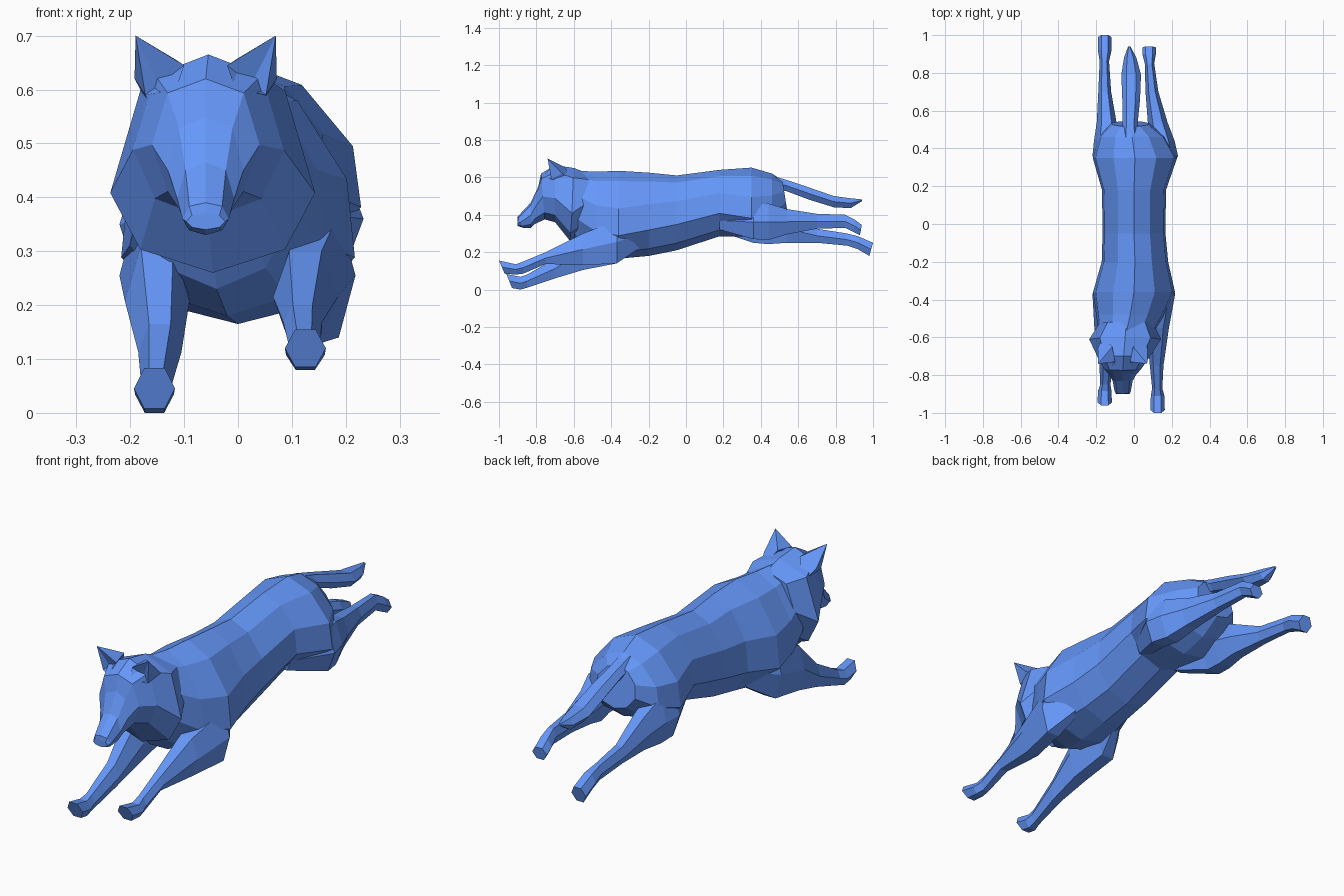
import bpy, bmesh
from math import sin, cos, pi

fur = bpy.data.materials.new("blue_fur")
fur.diffuse_color = (0.13, 0.31, 0.95, 1)


def make(name, verts, faces):
    mesh = bpy.data.meshes.new(name)
    bm = bmesh.new()
    vs = [bm.verts.new(v) for v in verts]
    for f in faces:
        bm.faces.new([vs[i] for i in f])
    bmesh.ops.recalc_face_normals(bm, faces=bm.faces)
    bm.to_mesh(mesh)
    bm.free()
    mesh.materials.append(fur)
    ob = bpy.data.objects.new(name, mesh)
    bpy.context.collection.objects.link(ob)
    return ob


def loft(name, rings, n, start=0.0, taper=0.0, power=1.0):
    """Skin rings given as (y, x centre, half width, z bottom, z top, lean, widest height).
    taper narrows the upper half, power below 1 makes it fuller."""
    verts, faces = [], []
    angles = [start + 2 * pi * i / n for i in range(n)]
    peak = max(sin(a) for a in angles)
    for ring in rings:
        y, xc, w, zb, zt, lean, mid = ring + (0, 0.5)[len(ring) - 5:]
        zm = zb + (zt - zb) * mid
        for a in angles:
            s = sin(a) / peak
            z = zm + (s ** power * (zt - zm) if s > 0 else s * (zm - zb))
            verts.append((xc + w * cos(a) * (1 - taper * max(s, 0)), y + lean * s / 2, z))
    for r in range(len(rings) - 1):
        for i in range(n):
            j = (i + 1) % n
            faces.append((r * n + i, r * n + j, r * n + n + j, r * n + n + i))
    faces.append(tuple(range(n)))
    faces.append(tuple(range(len(verts) - n, len(verts))))
    return make(name, verts, faces)


# Torso with neck, shoulders, waist and rump
loft("body", [
    (-0.66, -0.05, 0.09, 0.36, 0.60),
    (-0.57, -0.04, 0.155, 0.23, 0.635),
    (-0.48, -0.02, 0.19, 0.18, 0.63, 0, 0.42),
    (-0.36, 0.00, 0.228, 0.165, 0.635, 0, 0.38),
    (-0.20, 0.005, 0.185, 0.18, 0.625, 0, 0.45),
    (-0.05, 0.00, 0.175, 0.21, 0.61),
    (0.18, 0.00, 0.178, 0.285, 0.64),
    (0.35, 0.005, 0.235, 0.285, 0.652, 0, 0.38),
    (0.46, -0.01, 0.185, 0.33, 0.62, 0, 0.42),
    (0.53, -0.02, 0.105, 0.40, 0.585, -0.03)], 10, pi / 2, taper=0.22)

# Head: cheek ruff, brow, muzzle and nose
HEAD_X = -0.06
loft("head", [
    (-0.52, -0.04, 0.14, 0.32, 0.62),
    (-0.61, -0.047, 0.19, 0.26, 0.65, 0.02, 0.38),
    (-0.70, -0.055, 0.14, 0.36, 0.665, 0, 0.42),
    (-0.765, HEAD_X, 0.10, 0.375, 0.62, -0.02, 0.5),
    (-0.80, HEAD_X, 0.07, 0.35, 0.55, 0.02),
    (-0.83, HEAD_X, 0.053, 0.33, 0.465),
    (-0.885, HEAD_X, 0.043, 0.33, 0.39, -0.03),
    (-0.90, HEAD_X, 0.036, 0.34, 0.37)], 8, power=0.7)

# Ears: hollow pointed shells, mirrored across the head
for side, label in ((-1, "left"), (1, "right")):
    ear = [(0.130, -0.74, 0.70), (0.040, -0.73, 0.645), (0.055, -0.765, 0.60),
           (0.112, -0.72, 0.59), (0.105, -0.59, 0.57), (0.085, -0.71, 0.61),
           (0.055, -0.65, 0.655), (0.132, -0.66, 0.62)]
    make("ear_" + label, [(HEAD_X + side * x, y, z) for x, y, z in ear],
         [(0, 1, 5), (1, 2, 5), (2, 3, 5), (3, 0, 5), (0, 3, 7), (3, 4, 7),
          (0, 7, 6), (7, 4, 6), (0, 6, 1), (1, 6, 4, 3, 2)])

# Tail: bushy, ending in a point
loft("tail", [
    (0.46, -0.02, 0.045, 0.54, 0.61),
    (0.54, -0.02, 0.04, 0.525, 0.585),
    (0.66, -0.015, 0.047, 0.48, 0.545),
    (0.79, -0.015, 0.052, 0.44, 0.50),
    (0.88, -0.02, 0.033, 0.435, 0.488),
    (0.94, -0.025, 0.006, 0.472, 0.482)], 6)

# Front legs, stretched forward
loft("front_leg_left", [
    (-0.25, -0.11, 0.03, 0.22, 0.36),
    (-0.37, -0.158, 0.062, 0.14, 0.37),
    (-0.55, -0.15, 0.06, 0.105, 0.31),
    (-0.70, -0.145, 0.04, 0.06, 0.165),
    (-0.85, -0.152, 0.027, 0.01, 0.08),
    (-0.885, -0.155, 0.036, 0.0, 0.068),
    (-0.945, -0.155, 0.038, 0.008, 0.083, -0.03)], 6)
loft("front_leg_right", [
    (-0.25, 0.11, 0.03, 0.22, 0.36),
    (-0.37, 0.156, 0.062, 0.14, 0.37),
    (-0.55, 0.125, 0.06, 0.13, 0.30),
    (-0.75, 0.12, 0.036, 0.137, 0.20),
    (-0.87, 0.123, 0.027, 0.085, 0.15),
    (-0.91, 0.125, 0.036, 0.08, 0.135),
    (-0.985, 0.125, 0.038, 0.085, 0.155, -0.03)], 6)

# Hind legs, stretched backward
loft("hind_leg_left", [
    (0.18, -0.10, 0.04, 0.31, 0.42),
    (0.36, -0.155, 0.065, 0.25, 0.45),
    (0.44, -0.15, 0.062, 0.243, 0.45),
    (0.54, -0.145, 0.052, 0.25, 0.40),
    (0.70, -0.155, 0.034, 0.25, 0.325),
    (0.86, -0.157, 0.025, 0.235, 0.30),
    (0.92, -0.155, 0.036, 0.215, 0.285),
    (0.99, -0.155, 0.036, 0.18, 0.25, 0.02)], 6)
loft("hind_leg_right", [
    (0.18, 0.10, 0.04, 0.32, 0.42),
    (0.36, 0.165, 0.068, 0.27, 0.45),
    (0.44, 0.15, 0.065, 0.265, 0.46),
    (0.54, 0.125, 0.052, 0.295, 0.43),
    (0.70, 0.095, 0.034, 0.325, 0.405),
    (0.85, 0.082, 0.025, 0.33, 0.40),
    (0.90, 0.08, 0.036, 0.305, 0.375),
    (0.935, 0.08, 0.036, 0.29, 0.345, 0.01)], 6)
